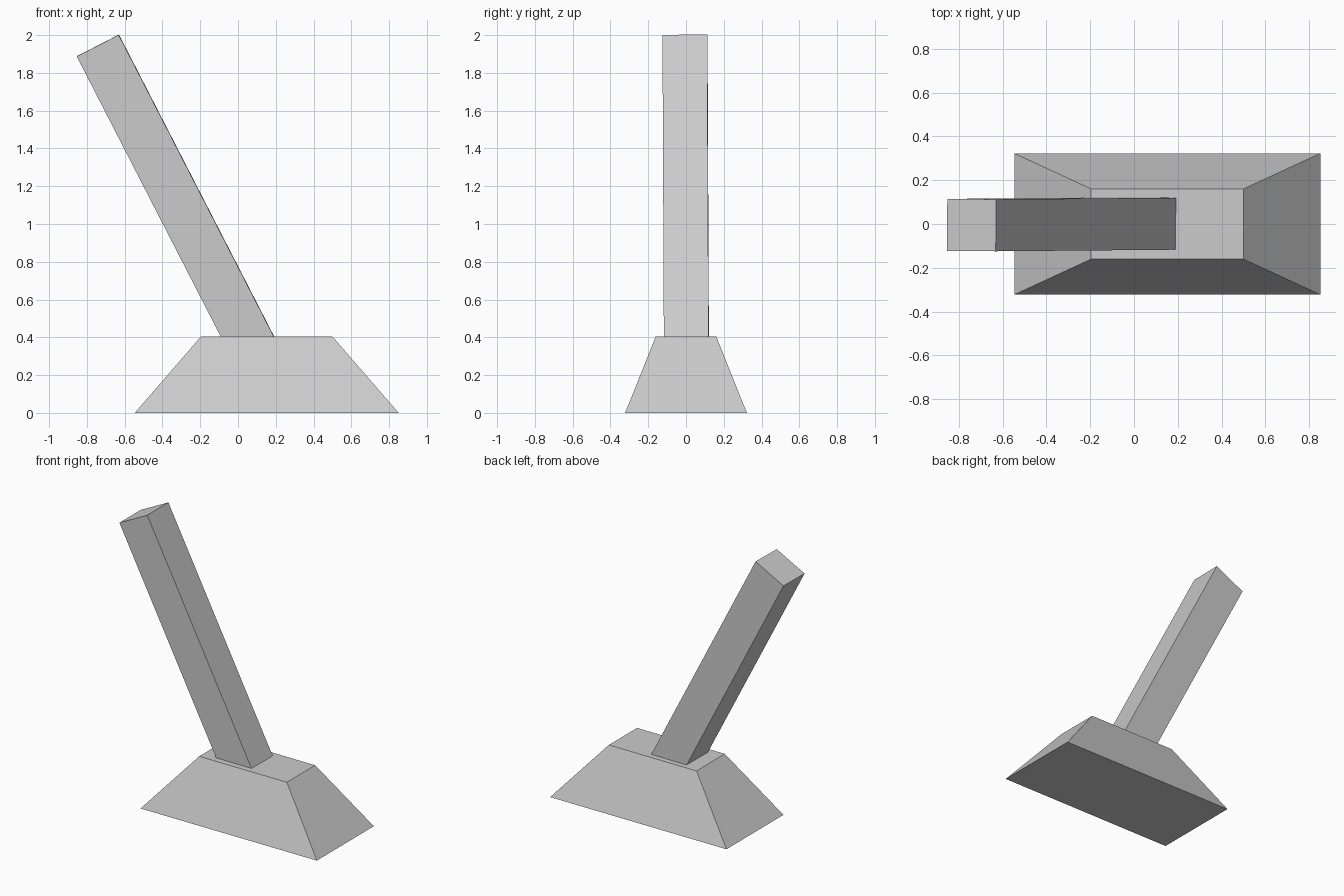
import bpy, bmesh
from mathutils import Vector, Matrix

if "Cube" in bpy.data.objects:
    bpy.data.objects.remove(bpy.data.objects["Cube"])

def new_object(name, bm):
    bmesh.ops.recalc_face_normals(bm, faces=bm.faces)
    mesh = bpy.data.meshes.new(name)
    bm.to_mesh(mesh)
    bm.free()
    obj = bpy.data.objects.new(name, mesh)
    bpy.context.collection.objects.link(obj)
    return obj

# Tapered base block: unit cube with its top face scaled in
BASE_X, BASE_H = 0.152, 0.405
bm = bmesh.new()
bmesh.ops.create_cube(bm, size=1)
for v in bm.verts:
    top = v.co.z > 0
    v.co.x = BASE_X + v.co.x * (0.695 if top else 1.397)
    v.co.y *= 0.32 if top else 0.645
    v.co.z = BASE_H if top else 0
new_object("base", bm)

# Square leaning post, its lower end sunk into the base
top_centre = Vector((-0.742, -0.005, 1.945))
axis = Vector((-0.457, -0.004, 0.889)).normalized()
length = 1.85
side = Vector((0, 1, 0)).cross(axis).normalized()
depth = axis.cross(side)
# slight twist about the post's own axis
rot = Matrix((side, depth, axis)).transposed().to_4x4() @ Matrix.Rotation(-0.008, 4, 'Z')
bm = bmesh.new()
bmesh.ops.create_cube(bm, size=1)
bmesh.ops.scale(bm, vec=(0.25, 0.237, length), verts=bm.verts)
bmesh.ops.transform(bm, matrix=Matrix.Translation(top_centre - axis * length / 2) @ rot, verts=bm.verts)
new_object("post", bm)
